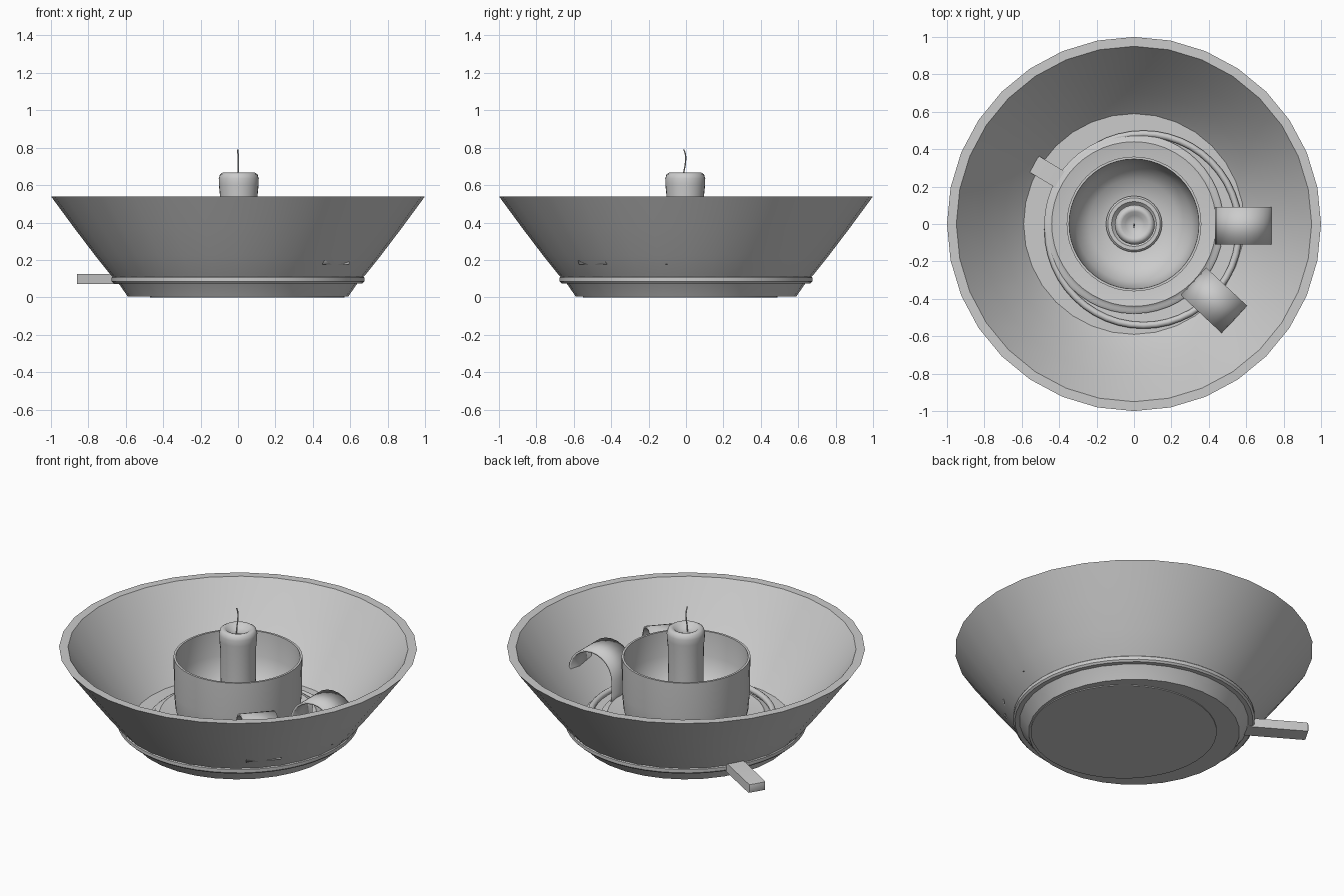
import bpy, bmesh, math
from mathutils import Vector

if "Cube" in bpy.data.objects:
    bpy.data.objects.remove(bpy.data.objects["Cube"])

grey = bpy.data.materials.new("plain grey")
grey.diffuse_color = (0.6, 0.6, 0.6, 1)
grey.use_nodes = True
grey.node_tree.nodes["Principled BSDF"].inputs["Base Color"].default_value = grey.diffuse_color


def finish(name, bm, angle=35, loc=(0, 0, 0), turn=0):
    bmesh.ops.recalc_face_normals(bm, faces=bm.faces)
    me = bpy.data.meshes.new(name)
    bm.to_mesh(me)
    bm.free()
    me.materials.append(grey)
    ob = bpy.data.objects.new(name, me)
    bpy.context.collection.objects.link(ob)
    ob.location = loc
    ob.rotation_euler[2] = turn
    bpy.ops.object.select_all(action='DESELECT')
    bpy.context.view_layer.objects.active = ob
    ob.select_set(True)
    bpy.ops.object.shade_smooth_by_angle(angle=math.radians(angle))
    return ob


def lathe(name, profile, sides=32, closed=False, angle=35, loc=(0, 0, 0)):
    """Spin (radius, z) points about the z axis."""
    bm = bmesh.new()
    pts = profile + profile[:1] if closed else profile
    vs = [bm.verts.new((r, 0, z)) for r, z in pts]
    es = [bm.edges.new(p) for p in zip(vs, vs[1:])]
    bmesh.ops.spin(bm, geom=vs + es, cent=(0, 0, 0), axis=(0, 0, 1),
                   angle=2 * math.pi, steps=sides, use_merge=False)
    bmesh.ops.remove_doubles(bm, verts=bm.verts, dist=1e-4)
    return finish(name, bm, angle, loc)


def tube(r, z, t, n=10):
    return [(r + t * math.cos(2 * math.pi * i / n), z + t * math.sin(2 * math.pi * i / n))
            for i in range(n)]


# flared outer bowl with a thick wall and solid floor
lathe("outer_bowl", [(0, 0.005), (0.59, 0.005), (0.635, 0.07), (0.685, 0.125), (0.765, 0.225),
                     (0.875, 0.37), (1.0, 0.54), (0.95, 0.54), (0.82, 0.36), (0.70, 0.21),
                     (0.62, 0.12), (0.59, 0.09), (0, 0.09)])
# band around the foot
lathe("foot_band", [(0.62, 0.075), (0.665, 0.075), (0.675, 0.085), (0.675, 0.105),
                    (0.665, 0.115), (0.62, 0.115)], 48, True)

# saucer, slightly off centre, and its rolled lip
lathe("saucer", [(0, 0), (0.52, 0), (0.53, 0.10), (0.49, 0.095), (0, 0.095)], 40,
      loc=(0.05, -0.03, 0))
lathe("saucer_lip", tube(0.512, 0.105, 0.018), 48, True, 60, (0.05, -0.03, 0))

# stepped cup base and cup
lathe("cup_base", [(0, 0.09), (0.48, 0.09), (0.48, 0.115), (0.465, 0.125), (0.455, 0.125),
                   (0.44, 0.135), (0.36, 0.12), (0, 0.12)], 48)
lathe("cup", [(0, 0.11), (0.335, 0.11), (0.35, 0.18), (0.358, 0.28), (0.36, 0.49),
              (0.347, 0.49), (0.34, 0.34), (0.31, 0.24), (0.24, 0.17), (0.14, 0.14),
              (0, 0.14)], 48)
lathe("candle_socket", [(0.10, 0.14), (0.15, 0.14), (0.15, 0.17), (0.14, 0.18),
                        (0.12, 0.18), (0.10, 0.16)], 32, True)

# candle with a melted hollow in the top
lathe("candle", [(0, 0.14), (0.10, 0.14), (0.099, 0.35), (0.101, 0.55), (0.106, 0.60),
                 (0.107, 0.635), (0.10, 0.658), (0.085, 0.667), (0.07, 0.663),
                 (0.05, 0.645), (0.025, 0.636), (0, 0.634)], 28, angle=60, loc=(0.004, -0.004, 0))

# curved wick
bm = bmesh.new()
path = [(0, -0.016, 0.62), (0, -0.012, 0.67), (0.001, -0.004, 0.71), (0.001, -0.001, 0.745),
        (0, -0.004, 0.77), (-0.001, -0.012, 0.79)]
rings = []
for p in path:
    rings.append([bm.verts.new(Vector(p) + 0.004 * Vector((math.cos(a), math.sin(a), 0)))
                  for a in (i * math.pi / 3 for i in range(6))])
for a, b in zip(rings, rings[1:]):
    for i in range(6):
        bm.faces.new((a[i], a[(i + 1) % 6], b[(i + 1) % 6], b[i]))
bm.faces.new(rings[0])
bm.faces.new(rings[-1])
finish("wick", bm, 60)


def loop_grip(name, turn):
    """Strip rising from the saucer and curling outwards into a finger loop."""
    line = [(0.45, 0.08), (0.44, 0.16)]
    for i in range(15):
        a = math.radians(180 - i * 15)
        line.append((0.585 + 0.145 * math.cos(a), 0.25 + 0.145 * math.sin(a)))
    bm = bmesh.new()
    rows = [[bm.verts.new((x, y, z)) for y in (-0.1, 0.1)] for x, z in line]
    for a, b in zip(rows, rows[1:]):
        bm.faces.new((a[0], a[1], b[1], b[0]))
    ob = finish(name, bm, 40, (0, -0.01, 0), turn)
    mod = ob.modifiers.new("thickness", 'SOLIDIFY')
    mod.thickness = 0.012
    mod.offset = 0


loop_grip("finger_loop_right", 0)
loop_grip("finger_loop_front", math.radians(-43))

# straight bar handle passing through the bowl wall
bm = bmesh.new()
bmesh.ops.create_cube(bm, size=1)
for v in bm.verts:
    v.co = (0.71 + v.co.x * 0.54, v.co.y * 0.10, 0.0975 + v.co.z * 0.055)
end = [e for e in bm.edges if all(v.co.x > 0.9 for v in e.verts)]
bmesh.ops.bevel(bm, geom=end, offset=0.01, segments=2, affect='EDGES', profile=0.5)
finish("bar_handle", bm, 35, turn=math.radians(149))
